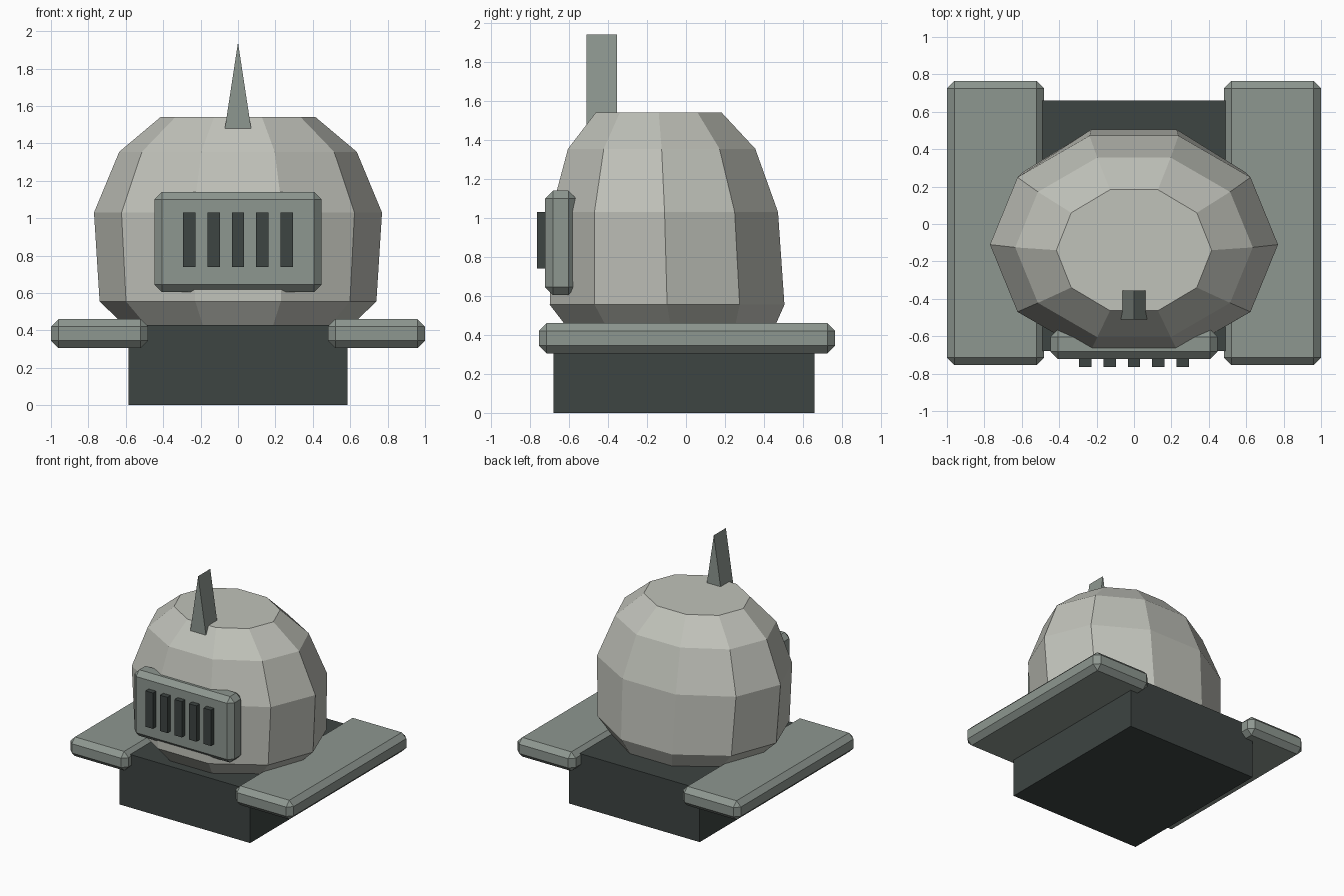
import bpy, bmesh
from math import cos, sin, pi

if "Cube" in bpy.data.objects:
    bpy.data.objects.remove(bpy.data.objects["Cube"])


def material(name, rgb):
    m = bpy.data.materials.new(name)
    m.diffuse_color = (*rgb, 1)
    m.use_nodes = True
    m.node_tree.nodes["Principled BSDF"].inputs["Base Color"].default_value = m.diffuse_color
    return m


LIGHT = material("light_grey", (0.53, 0.54, 0.49))
MID = material("mid_grey", (0.27, 0.31, 0.28))
DARK = material("dark_grey", (0.047, 0.058, 0.054))


def add_object(name, bm, mat):
    bmesh.ops.recalc_face_normals(bm, faces=bm.faces)
    mesh = bpy.data.meshes.new(name)
    bm.to_mesh(mesh)
    bm.free()
    mesh.materials.append(mat)
    ob = bpy.data.objects.new(name, mesh)
    bpy.context.collection.objects.link(ob)
    return ob


def box(name, x, y, z, mat, bevel=0):
    """Box from (min, max) ranges, with an optional chamfer."""
    bm = bmesh.new()
    bmesh.ops.create_cube(bm, size=1)
    for v in bm.verts:
        v.co = [r[0] + (c + 0.5) * (r[1] - r[0]) for c, r in zip(v.co, (x, y, z))]
    if bevel:
        bmesh.ops.bevel(bm, geom=bm.edges[:], offset=bevel, segments=1,
                        affect='EDGES', profile=0.5)
    return add_object(name, bm, mat)


def loft(name, rings, mat):
    """Skin a stack of equal-length point rings and cap both ends."""
    bm = bmesh.new()
    loops = [[bm.verts.new(p) for p in ring] for ring in rings]
    n = len(loops[0])
    for a, b in zip(loops, loops[1:]):
        for i in range(n):
            j = (i + 1) % n
            bm.faces.new((a[i], a[j], b[j], b[i]))
    bm.faces.new(loops[0][::-1])
    bm.faces.new(loops[-1])
    return add_object(name, bm, mat)


# Base block
box("base", (-0.585, 0.585), (-0.68, 0.66), (0, 0.43), DARK)

# Side slabs
for side, x in (("left", (-1.0, -0.48)), ("right", (0.48, 1.0))):
    box(side + "_slab", x, (-0.755, 0.765), (0.305, 0.46), MID, 0.04)

# Ten-sided dome: z, x radius, y radius, y centre
profile = [(0.42, 0.60, 0.547, -0.075), (0.555, 0.74, 0.633, -0.097),
           (1.03, 0.77, 0.612, -0.11), (1.355, 0.635, 0.505, -0.125),
           (1.54, 0.415, 0.34, -0.14)]
loft("dome", [[(rx * cos(k * pi / 5), cy + ry * sin(k * pi / 5), z)
               for k in range(10)] for z, rx, ry, cy in profile], LIGHT)

# Front grille plate and its bars
box("grille_plate", (-0.447, 0.447), (-0.723, -0.563), (0.605, 1.14), MID, 0.04)
for i in range(5):
    x = (i - 2) * 0.13
    box(f"grille_bar_{i + 1}", (x - 0.033, x + 0.033), (-0.765, -0.70),
        (0.74, 1.03), DARK)

# Wedge-shaped crest fin
loft("crest_fin", [[(-0.07, y, 1.48), (0.07, y, 1.48), (0, y, 1.94)]
                   for y in (-0.51, -0.355)], MID)
